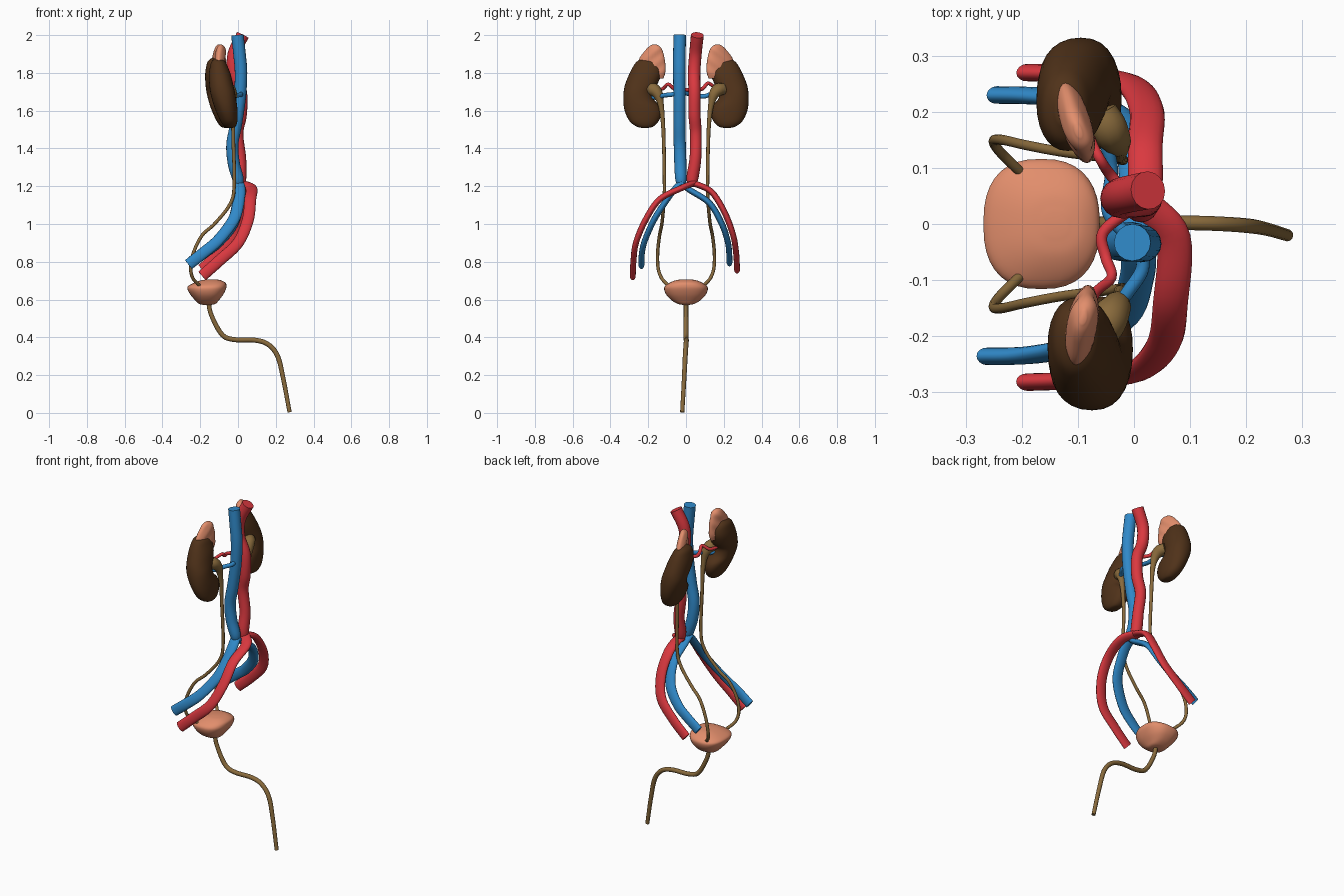
import bpy, bmesh, math
from mathutils import Vector


def material(name, rgb):
    m = bpy.data.materials.new(name)
    m.diffuse_color = (*rgb, 1)
    return m


RED = material("artery_red", (0.70, 0.04, 0.05))
BLUE = material("vein_blue", (0.03, 0.25, 0.58))
BROWN = material("kidney_brown", (0.08, 0.032, 0.01))
SALMON = material("salmon", (0.76, 0.27, 0.15))
OCHRE = material("ochre", (0.25, 0.145, 0.045))


def spline(rows, steps):
    """Catmull-Rom through rows of any dimension"""
    p = [Vector(r) for r in rows]
    p = [p[0] * 2 - p[1]] + p + [p[-1] * 2 - p[-2]]
    out = []
    for i in range(1, len(p) - 2):
        a, b, c, d = p[i - 1:i + 3]
        for k in range(steps):
            t = k / steps
            out.append((b * 2 + (c - a) * t + (a * 2 - b * 5 + c * 4 - d) * t * t
                        + (b * 3 - a - c * 3 + d) * t ** 3) * 0.5)
    return out + [p[-2]]


def loft(name, rings, mat, angle=50):
    bm = bmesh.new()
    vs = [[bm.verts.new(v) for v in r] for r in rings]
    n = len(vs[0])
    for a, b in zip(vs, vs[1:]):
        for i in range(n):
            j = (i + 1) % n
            bm.faces.new((a[i], a[j], b[j], b[i]))
    bm.faces.new(vs[0])
    bm.faces.new(vs[-1])
    bmesh.ops.recalc_face_normals(bm, faces=bm.faces)
    me = bpy.data.meshes.new(name)
    bm.to_mesh(me)
    bm.free()
    me.materials.append(mat)
    ob = bpy.data.objects.new(name, me)
    bpy.context.collection.objects.link(ob)
    bpy.ops.object.select_all(action='DESELECT')
    ob.select_set(True)
    bpy.context.view_layer.objects.active = ob
    bpy.ops.object.shade_smooth_by_angle(angle=math.radians(angle))
    return ob


def tube(name, pts, mat, thin=1.0, ref=(1, 0, 0), sides=16, steps=6):
    """pts are (x, y, z, radius); thin squeezes the axis at right angles to ref"""
    s = spline(pts, steps)
    rings = []
    for i, q in enumerate(s):
        t = (s[min(i + 1, len(s) - 1)].xyz - s[max(i - 1, 0)].xyz).normalized()
        u = t.cross(Vector(ref)).normalized()
        w = t.cross(u)
        rings.append([q.xyz + (u * thin * math.cos(a) + w * math.sin(a)) * q.w
                      for a in (math.tau * k / sides for k in range(sides))])
    return loft(name, rings, mat)


def blob(name, rows, mat, side=1, dx=0.0, power=2.0, slope=0.0, wobble=0.0, sides=28):
    """rows are (z, y_inner, y_outer, x_centre, x_half)"""
    rings = []
    for z, y0, y1, xc, hx in spline(rows, 5):
        ring = []
        for k in range(sides):
            a = math.tau * k / sides
            c, s = math.cos(a), math.sin(a)
            cx = math.copysign(abs(c) ** (2 / power), c)
            sy = math.copysign(abs(s) ** (2 / power), s)
            y = (y0 + y1) / 2 + sy * (y1 - y0) / 2
            bump = 1 + wobble * math.sin(70 * y + 90 * z)
            ring.append((xc + dx + cx * hx * bump + slope * (y - 0.19), side * y, z))
        rings.append(ring)
    return loft(name, rings, mat, 80)


# Main trunks
tube("aorta", [(.025, .06, 2, .034), (-.022, .05, 1.9, .033), (-.022, .043, 1.8, .033),
               (.015, .045, 1.7, .032), (.015, .045, 1.58, .032), (-.003, .052, 1.48, .031),
               (.012, .05, 1.35, .031), (.012, .035, 1.25, .032), (.02, .03, 1.2, .022)], RED)
tube("vena_cava", [(-.003, -.033, 2, .033), (.008, -.035, 1.9, .033), (.016, -.035, 1.8, .033),
                   (.01, -.035, 1.67, .032), (-.01, -.035, 1.53, .032), (-.03, -.033, 1.42, .032),
                   (-.022, -.03, 1.32, .032), (.0, -.027, 1.24, .03), (.005, -.025, 1.2, .02)], BLUE)

# Iliac branches, flattened sideways
tube("right_iliac_artery", [(.02, .035, 1.215, .03), (.07, -.025, 1.19, .031), (.065, -.14, 1.13, .031),
                            (.052, -.215, 1.02, .031), (.0, -.265, .9, .03), (-.1, -.278, .805, .03),
                            (-.19, -.282, .725, .03)], RED, .52)
tube("left_iliac_artery", [(.015, .025, 1.215, .03), (.02, .07, 1.205, .031), (.02, .14, 1.165, .031),
                           (.022, .205, 1.06, .031), (-.01, .25, .94, .03), (-.1, .266, .84, .03),
                           (-.19, .27, .76, .03)], RED, .52)
tube("right_iliac_vein", [(.0, -.02, 1.22, .03), (.008, -.055, 1.19, .031), (.004, -.1, 1.13, .031),
                          (-.02, -.165, 1.03, .031), (-.1, -.215, .92, .03), (-.18, -.233, .85, .03),
                          (-.262, -.236, .785, .03)], BLUE, .52)
tube("left_iliac_vein", [(.0, -.03, 1.22, .03), (.005, .02, 1.18, .031), (0, .125, 1.11, .031),
                         (-.03, .19, 1.0, .031), (-.1, .22, .91, .03), (-.17, .228, .855, .03),
                         (-.245, .23, .80, .03)], BLUE, .52)

# Renal vessels
tube("right_renal_artery", [(-.0, .03, 1.71, .01), (-.055, -.015, 1.71, .01), (-.05, -.06, 1.715, .01),
                            (-.04, -.095, 1.74, .009), (-.07, -.125, 1.715, .009), (-.085, -.18, 1.71, .008)], RED)
tube("left_renal_artery", [(.0, .04, 1.71, .01), (-.04, .085, 1.715, .01), (-.06, .115, 1.745, .009),
                           (-.075, .145, 1.73, .009), (-.09, .19, 1.71, .008)], RED)
tube("right_renal_vein", [(.01, -.04, 1.69, .012), (.015, -.08, 1.685, .012), (-.01, -.12, 1.68, .012),
                          (-.04, -.16, 1.668, .011), (-.075, -.2, 1.68, .01)], BLUE)
tube("left_renal_vein", [(.005, -.035, 1.69, .012), (-.045, .02, 1.69, .012), (-.04, .09, 1.675, .012),
                         (-.05, .14, 1.69, .011), (-.085, .2, 1.69, .01)], BLUE)

kidney = [(1.508, .205, .23, -.05, .008), (1.515, .175, .26, -.052, .028), (1.54, .148, .295, -.057, .043),
          (1.58, .13, .318, -.066, .054), (1.62, .136, .329, -.075, .061), (1.66, .17, .332, -.084, .064),
          (1.70, .178, .33, -.092, .065), (1.74, .152, .322, -.099, .063), (1.79, .132, .302, -.106, .058),
          (1.83, .133, .282, -.111, .048), (1.86, .148, .26, -.114, .036), (1.88, .18, .225, -.116, .012)]
adrenal = [(1.77, .12, .235, -.1, .016), (1.8, .11, .25, -.1, .024), (1.84, .109, .257, -.1, .026),
           (1.88, .114, .245, -.1, .026), (1.92, .125, .215, -.1, .024), (1.94, .138, .195, -.1, .018),
           (1.95, .155, .178, -.1, .006)]

for side, label in ((-1, "right"), (1, "left")):
    dx = -.01 * side
    blob(label + "_kidney", kidney, BROWN, side, dx, 2.2)
    blob(label + "_adrenal_gland", adrenal, SALMON, side, dx * .6, 2.0, -.21 - .06 * side, .1)
    # Renal pelvis funnel running into the ureter
    path = [(-.06, .2, 1.715, .03), (-.045, .17, 1.71, .034), (-.032, .148, 1.685, .027),
            (-.026, .135, 1.64, .017), (-.025, .125, 1.57, .012), (-.025, .118, 1.45, .010),
            (-.02, .114, 1.2, .009), (-.045, .118, 1.1, .009), (-.125, .128, 1.0, .009),
            (-.19, .14, .94, .009), (-.235, .15, .85, .009), (-.25, .148, .77, .009),
            (-.24, .13, .715, .009), (-.205, .095, .675, .009)]
    tube(label + "_ureter", [(x, side * y, z, r) for x, y, z, r in path], OCHRE, sides=12)

# Bladder
blob("bladder", [(.572, -.02, .02, -.163, .022), (.578, -.045, .045, -.163, .045), (.595, -.075, .075, -.164, .062),
                 (.622, -.102, .102, -.165, .084), (.65, -.115, .115, -.166, .1), (.67, -.112, .112, -.163, .102),
                 (.688, -.088, .088, -.15, .084), (.702, -.055, .055, -.142, .052), (.707, -.02, .02, -.14, .02)],
     SALMON, power=2.5, sides=36)

# Urethra
tube("urethra", [(-.158, 0, .6, .012), (-.142, 0, .52, .012), (-.085, 0, .415, .013), (-.02, 0, .388, .013),
                 (.09, .002, .385, .013), (.16, 0, .362, .013), (.21, -.004, .3, .013),
                 (.24, -.01, .18, .012), (.273, -.02, .004, .011)], OCHRE, ref=(0, 1, 0), sides=12)
